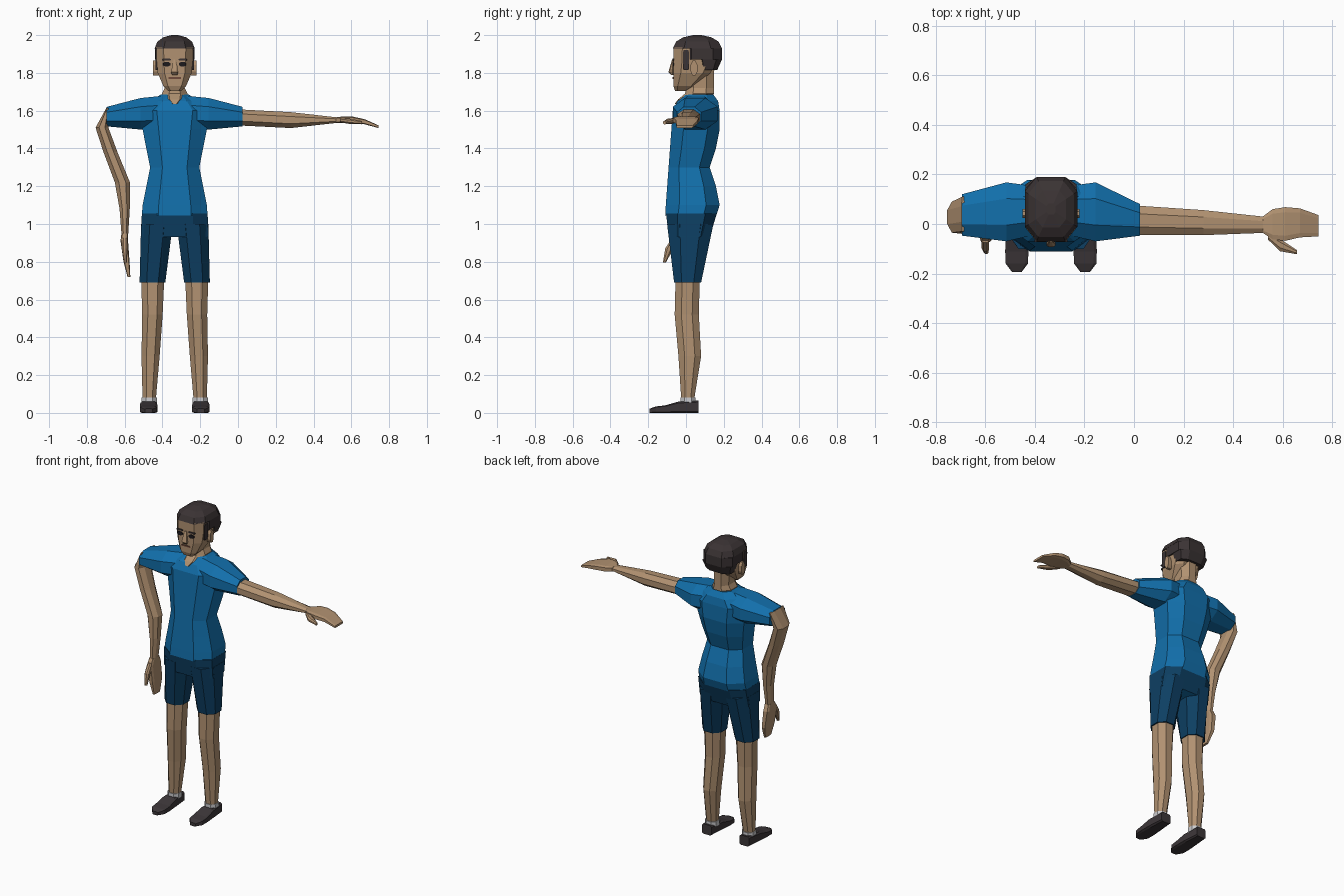
import bpy
import bmesh
from math import cos, sin, radians

if "Cube" in bpy.data.objects:
    bpy.data.objects.remove(bpy.data.objects["Cube"])

MIDDLE = -0.335  # x of the body's centre line
FACE = -0.067  # y of the face


def material(name, *rgb):
    made = bpy.data.materials.new(name)
    made.use_nodes = True
    made.diffuse_color = (*rgb, 1)
    made.node_tree.nodes["Principled BSDF"].inputs["Base Color"].default_value = (*rgb, 1)
    return made


SKIN = material("skin", 0.44, 0.285, 0.165)
SHIRT = material("shirt blue", 0.006, 0.16, 0.41)
SHORTS = material("shorts navy", 0.004, 0.05, 0.125)
HAIR = material("hair dark brown", 0.043, 0.033, 0.034)
SHOE = material("shoe charcoal", 0.045, 0.037, 0.04)
SOCK = material("sock light grey", 0.6, 0.6, 0.62)
EYE = material("eye black", 0.012, 0.01, 0.012)
LIP = material("lip brown", 0.16, 0.07, 0.045)


def lerp(start, end, t):
    return start + (end - start) * t


def loft(name, mat, axis, rings, flat=0.45):
    """Skin eight-sided rings: (position, low a, high a, low b, high b)."""
    bm = bmesh.new()
    quarter = [(flat, -1), (1, -flat)]
    right = quarter + [(u, -v) for u, v in reversed(quarter)]
    outline = right + [(-u, v) for u, v in reversed(right)]
    loops = []
    for position, low_a, high_a, low_b, high_b in rings:
        loop = []
        for u, v in outline:
            a = lerp(low_a, high_a, (u + 1) / 2)
            b = lerp(low_b, high_b, (v + 1) / 2)
            point = {"x": (position, a, b), "y": (a, position, b), "z": (a, b, position)}[axis]
            loop.append(bm.verts.new(point))
        loops.append(loop)
    for lower, upper in zip(loops, loops[1:]):
        for i in range(len(outline)):
            bm.faces.new((lower[i - 1], lower[i], upper[i], upper[i - 1]))
    bm.faces.new(loops[0])
    bm.faces.new(loops[-1])
    bmesh.ops.recalc_face_normals(bm, faces=bm.faces)
    mesh = bpy.data.meshes.new(name)
    bm.to_mesh(mesh)
    bm.free()
    mesh.materials.append(mat)
    made = bpy.data.objects.new(name, mesh)
    bpy.context.collection.objects.link(made)
    return made


def column(name, mat, rings, flat=0.45):
    """Upright part on the centre line: (z, half width, front, back)."""
    placed = [(z, MIDDLE - half, MIDDLE + half, front, back) for z, half, front, back in rings]
    return loft(name, mat, "z", placed, flat)


def sided(side, inner, outer):
    """Low and high x of a span measured out from the centre line."""
    return sorted((MIDDLE + side * inner, MIDDLE + side * outer))


# Shirt body, narrowing to the waist and closing over the shoulders
waist = 1.3
trunk = [(1.045, 0.174, -0.11, 0.16)]
for step in range(6):
    z = 1.1 + step / 10
    away = abs(z - waist)
    trunk.append((z, 0.13 + away / 5, lerp(-0.107, -0.07, step / 5), min(0.178, 0.125 + away / 3)))
trunk += [(1.65, 0.13, -0.045, 0.17), (1.685, 0.075, 0, 0.145)]
column("shirt_body", SHIRT, trunk, flat=0.5)

# Shorts seat, with the shirt showing underneath at the crotch
seat = column("shorts_seat", SHORTS, [(0.93, 0.18, -0.09, 0.125), (1.055, 0.174, -0.106, 0.163)], flat=0.55)
seat.data.materials.append(SHIRT)
for face in seat.data.polygons:
    if face.normal.z < -0.9:
        face.material_index = 1

for label, side, cuff_back in (("left", 1, 0.08), ("right", -1, 0.12)):
    # Sleeve, from the chest out to the cuff
    sleeve = [(0.05, -0.04, 0.15, 1.5, 1.68), (0.18, -0.07, 0.168, 1.5, 1.667),
              (0.36, -0.047, cuff_back, 1.517, 1.62)]
    loft(label + "_sleeve", SHIRT, "x", [(MIDDLE + side * out, *box) for out, *box in sleeve])

    def upright(part, mat, rings):
        placed = [(z, *sided(side, inner, outer), *depth) for z, inner, outer, *depth in rings]
        loft(label + part, mat, "z", placed)

    # Shorts leg, bare leg and sock
    upright("_shorts_leg", SHORTS, [(0.69, 0.05, 0.186, -0.063, 0.08), (1, 0.01, 0.178, -0.1, 0.145)])
    upright("_leg", SKIN, [
        (0.07, 0.1, 0.17, -0.025, 0.043), (0.3, 0.08, 0.176, -0.04, 0.08),
        (0.52, 0.064, 0.172, -0.06, 0.068), (0.72, 0.055, 0.178, -0.055, 0.073)])
    upright("_sock", SOCK, [(z, 0.095, 0.175, -0.03, 0.05) for z in (0.05, 0.082)])

    # Shoe, from heel to toe
    shoe = [(0.065, 0.035, 0.065), (-0.04, 0.044, 0.06), (-0.11, 0.047, 0.04), (-0.16, 0.045, 0.034),
            (-0.193, 0.02, 0.022)]
    loft(label + "_shoe", SHOE, "y",
         [(y, *sided(side, 0.138 - half, 0.138 + half), 0, top) for y, half, top in shoe], flat=0.75)

    # Ear and sideburn
    head_side = sided(side, 0.08, 0.102)
    ear_side = sided(side, 0.085, 0.115)
    loft(label + "_ear", SKIN, "x", [(x, 0.025, 0.06, 1.785, 1.865) for x in ear_side])
    loft(label + "_sideburn", HAIR, "x", [(x, -0.016, 0.016, 1.815, 1.92) for x in head_side], flat=0.8)

    # Eye and brow plates
    plate = (FACE + 0.004, FACE - 0.005)
    loft(label + "_eye", EYE, "y", [(y, *sided(side, 0.023, 0.061), 1.834, 1.858) for y in plate])
    loft(label + "_brow", HAIR, "y", [(y, *sided(side, 0.02, 0.066), 1.866, 1.875) for y in plate], flat=0.7)

# Neck, spreading into the collar opening
column("neck", SKIN, [
    (1.635, 0.02, -0.06, 0.1), (1.66, 0.06, -0.042, 0.13), (1.69, 0.068, -0.005, 0.148),
    (1.72, 0.053, 0, 0.148), (1.84, 0.058, 0, 0.15)])

# Head, nose and mouth
column("head", SKIN, [
    (1.705, 0.036, -0.058, 0), (1.73, 0.06, FACE, 0.05), (1.8, 0.09, FACE, 0.13),
    (1.87, 0.096, FACE, 0.165), (1.935, 0.098, FACE, 0.17)], flat=0.6)
column("nose", SKIN, [(1.79, 0.014, -0.08, FACE), (1.805, 0.019, -0.093, FACE), (1.87, 0.008, -0.074, FACE)])
column("mouth", LIP, [(z, 0.034, FACE - 0.004, FACE + 0.004) for z in (1.768, 1.777)], flat=0.8)

# Hair: nape, sides and a domed crown
column("hair_nape", HAIR, [(1.815, 0.088, 0.07, 0.165), (1.87, 0.103, 0.058, 0.19)], flat=0.55)
column("hair_sides", HAIR, [(z, 0.105, -0.018, 0.19) for z in (1.87, 1.93)], flat=0.55)
crown = []
for angle in (0, 30, 55, 80):
    spread = cos(radians(angle))
    reach = 0.13 * spread
    crown.append((1.93 + 0.071 * sin(radians(angle)), 0.106 * spread, 0.06 - reach, 0.06 + reach))
column("hair_crown", HAIR, crown, flat=0.55)

# Raised left arm with hand and thumb
left_wrist = (0.52, -0.036, 0.03, 1.535, 1.565)
loft("left_arm", SKIN, "x", [
    (0, -0.045, 0.075, 1.522, 1.607), (0.28, -0.045, 0.056, 1.508, 1.592), left_wrist])
loft("left_hand", SKIN, "x", [
    left_wrist, (0.56, -0.062, 0.06, 1.535, 1.57), (0.61, -0.068, 0.068, 1.535, 1.568),
    (0.67, -0.054, 0.063, 1.528, 1.555), (0.745, -0.05, 0.036, 1.508, 1.522)], flat=0.7)
loft("left_thumb", SKIN, "x", [
    (0.54, -0.062, -0.035, 1.538, 1.562), (0.59, -0.11, -0.06, 1.53, 1.558),
    (0.657, -0.122, -0.105, 1.528, 1.545)])

# Lowered right arm: elbow peak, then (z, x, half width) down to the wrist
path = [(1.615, -0.69, 0.007), (1.51, -0.72, 0.034), (1.38, -0.675, 0.037),
        (1.22, -0.612, 0.04), (1.08, -0.6, 0.027), (0.95, -0.599, 0.018)]
arm = []
for step, (z, x, half) in enumerate(path):
    t = step / (len(path) - 1)
    arm.append((z, x - half, x + half, lerp(-0.03, -0.055, t), lerp(0.11, 0.012, t)))
loft("right_arm", SKIN, "z", arm)
loft("right_hand", SKIN, "z", [
    arm[-1], (0.91, -0.622, -0.582, -0.075, 0.03), (0.8, -0.606, -0.574, -0.07, 0.033),
    (0.72, -0.585, -0.57, -0.06, 0)], flat=0.7)
loft("right_thumb", SKIN, "z", [
    (0.925, -0.615, -0.585, -0.075, -0.05), (0.87, -0.615, -0.585, -0.11, -0.068),
    (0.797, -0.605, -0.588, -0.122, -0.105)])
